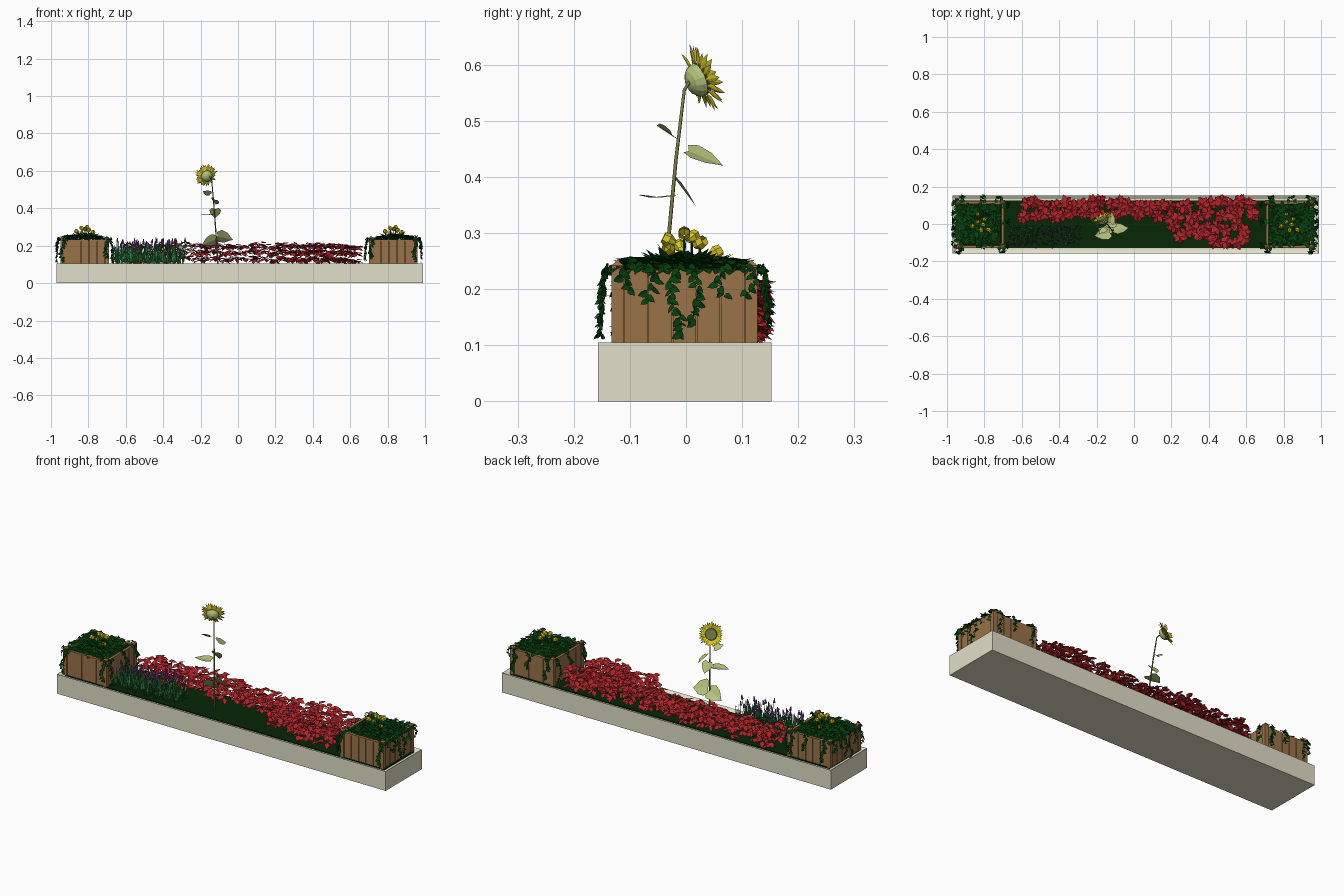
import bpy, bmesh, math, random
from mathutils import Vector, Matrix

random.seed(4)
rand = random.uniform
cube = bpy.data.objects.get("Cube")
if cube:
    bpy.data.objects.remove(cube, do_unlink=True)


def material(name, *rgb):
    mat = bpy.data.materials.new(name)
    mat.use_nodes = True
    mat.diffuse_color = (*rgb, 1)
    mat.node_tree.nodes["Principled BSDF"].inputs["Base Color"].default_value = (*rgb, 1)
    return mat


CONCRETE = material("pale concrete", .75, .74, .58)
WOOD = material("brown wood", .33, .17, .065)
SOIL = material("dark green ground", .002, .02, .002)
IVY = material("ivy green", .002, .05, .004)
RED = material("red bract", .43, .018, .022)
YELLOW = material("yellow petal", .68, .58, .02)
PALE = material("pale leaf green", .46, .54, .2)
GRASS = material("blade green", .035, .26, .065)
PURPLE = material("purple bloom", .17, .06, .27)
OLIVE = material("olive stem", .17, .2, .06)


def finish(bm, name, *mats):
    mesh = bpy.data.meshes.new(name)
    bm.to_mesh(mesh)
    bm.free()
    for mat in mats:
        mesh.materials.append(mat)
    obj = bpy.data.objects.new(name, mesh)
    bpy.context.collection.objects.link(obj)
    return obj


def box(bm, x, y, z, sx, sy, sz):
    """Box centred on x, y and standing on z."""
    m = Matrix.Translation((x, y, z + sz / 2)) @ Matrix.Diagonal((sx, sy, sz, 1))
    return bmesh.ops.create_cube(bm, size=1, matrix=m)["verts"]


def paint(verts, slot):
    for f in {f for v in verts for f in v.link_faces}:
        f.material_index = slot


OVAL = [(.35, .5), (.65, .38)]
HEART = [(-.1, .3), (.15, .5), (.55, .4)]
BLADE = [(.4, .5)]


def leaf(bm, base, direction, up, length, width, outline=OVAL, fold=.25):
    """Pointed leaf folded along its midrib."""
    base, d = Vector(base), Vector(direction).normalized()
    side = d.cross(Vector(up)).normalized()
    n = side.cross(d)
    root, tip = bm.verts.new(base), bm.verts.new(base + d * length)
    for s in (1, -1):
        edge = [bm.verts.new(base + d * t * length + side * s * w * width + n * fold * w * width)
                for t, w in outline]
        ring = [root, *edge, tip]
        bm.faces.new(ring if s > 0 else ring[::-1])


def heading(angle, rise):
    return Vector((math.cos(angle), math.sin(angle), rise))


UP = Vector((0, 0, 1))

# Concrete trough with a recessed top
bm = bmesh.new()
box(bm, .01, -.002, 0, 1.96, .309, .105)
bm.faces.ensure_lookup_table()
top = max(bm.faces, key=lambda f: f.calc_center_median().z)
bmesh.ops.inset_region(bm, faces=[top], thickness=.027)
bmesh.ops.translate(bm, verts=top.verts, vec=(0, 0, -.012))
finish(bm, "trough", CONCRETE)

# Planted ground
bm = bmesh.new()
box(bm, .01, -.002, .09, 1.904, .253, .009)
finish(bm, "ground", SOIL)


# Planter boxes with ivy and yellow flowers
HALF = .13


def planter(side, cx, cy):
    bm = bmesh.new()
    plank = (2 * HALF - .044) / 5
    for quarter in range(4):
        turn = Matrix.Rotation(quarter * math.pi / 2, 4, 'Z')
        parts = []
        for i in range(5):
            parts += box(bm, (i - 2) * plank, -HALF + .01, .1, plank - .002, .01, .128)
        parts += box(bm, 0, -HALF + .016, .105, 2 * HALF - .03, .004, .118)
        parts += box(bm, 0, -HALF + .012, .228, 2 * HALF - .03, .014, .006)
        post = 1 - .011 / HALF
        parts += box(bm, -HALF * post, -HALF * post, .1, .022, .022, .142)
        tip = Matrix.Translation((-HALF * post, -HALF * post, .247)) @ Matrix.Rotation(math.pi / 4, 4, 'Z')
        parts += bmesh.ops.create_cone(bm, segments=4, radius1=.0155, radius2=0,
                                       depth=.01, matrix=tip)["verts"]
        bmesh.ops.transform(bm, matrix=turn, verts=parts)
    finish(bm, side + "_planter", WOOD).location = (cx, cy, 0)

    bm = bmesh.new()
    box(bm, 0, 0, .2, .22, .22, .022)
    finish(bm, side + "_planter_soil", SOIL).location = (cx, cy, 0)

    # Ivy mound
    bm = bmesh.new()
    out = 1 if cx > 0 else -1
    for i in range(250):
        x, y = rand(-.105, .105) + out * .01, rand(-.108, .108)
        z = .252 - max(abs(x), abs(y)) * .12 + rand(-.008, .01)
        leaf(bm, (x, y, z), heading(rand(0, math.tau), rand(-.5, .35)), UP,
             rand(.022, .034), rand(.018, .026), HEART)
    # Trailing strands: position on the rim, then drop
    strands = [(out, -.12, .13), (out, -.45, .07), (out, .15, .11), (out, .5, .06), (out, .9, .06),
               (out, -.8, .05), (-out, -.85, .13), (-out, .8, .12), (-out, .1, .1),
               (.75, 1, .12), (-.75, 1, .11), (.1, 1, .08), (out * .9, -1, .13), (-out * .9, -1, .11)]
    for sx, sy, drop in strands:
        edge = Vector((sx, sy, 0)) * HALF
        away = Vector((sx if abs(sx) == 1 else 0, sy if abs(sy) == 1 else 0, 0))
        along = away.cross(UP)
        # Tuft spilling over the rim
        for k in range(6 if sx == out else 2):
            leaf(bm, edge + along * rand(-.02, .02) + UP * rand(.234, .244) - away * .012,
                 away + along * rand(-.7, .7) - UP * rand(0, .6), UP, rand(.022, .032), .02, HEART)
        steps = int(drop / .0065)
        for k in range(steps):
            t = k / steps
            p = edge + away * (.008 + .01 * math.sin(t * 2)) + UP * (.242 - drop * t)
            p += along * (.008 * math.sin(t * 7 + sy * 9) + rand(-.003, .003))
            sway = along * (1 if k % 2 else -1) * rand(.3, 1)
            leaf(bm, p, sway + away * rand(-.5, .8) - UP * rand(.2, .9),
                 away + UP * rand(0, 1) + along * rand(-1, 1),
                 rand(.014, .02), rand(.011, .016), HEART)
    # Upright flower foliage
    for i in range(26):
        a = rand(0, math.tau)
        leaf(bm, heading(a, 0) * rand(.01, .06) + UP * .245, heading(a, rand(.3, 1.1)), UP,
             rand(.03, .042), .02)
    finish(bm, side + "_ivy", IVY).location = (cx, cy, 0)

    # Faceted yellow cups on short stalks
    bm = bmesh.new()
    for i in range(7):
        p = heading(i * 2.4, 0) * (.012 + .0075 * i) + UP * (.298 - .0055 * i)
        tilt = heading(i * 2.4, .5).to_track_quat('Z', 'Y').to_matrix().to_4x4()
        frame = Matrix.Translation(p) @ tilt
        for r1, r2, z in ((.005, .012, -.006), (.012, .010, .006)):
            bmesh.ops.create_cone(bm, segments=6, radius1=r1, radius2=r2,
                                  depth=.012, matrix=frame @ Matrix.Translation((0, 0, z)))
        stalk = bmesh.ops.create_cone(bm, segments=4, radius1=.002, radius2=.002, depth=.05,
                                      matrix=Matrix.Translation(p - UP * .032))
        paint(stalk["verts"], 1)
    finish(bm, side + "_yellow_flowers", YELLOW, IVY).location = (cx, cy, 0)


planter("right", -.82, -.003)
planter("left", .83, -.003)


# Red bedding plants with three whorls each
def bedding(name, x0, x1, y0, y1, cols, rows):
    bm = bmesh.new()
    for i in range(cols * rows):
        u, v = (i // rows + .5) / cols, (i % rows + .5) / rows
        x = x0 + (x1 - x0) * u + rand(-.016, .016)
        y = y0 + (y1 - y0) * v + rand(-.016, .016)
        lift = rand(-.018, .004)
        for z, count, size in ((.138, 6, .038), (.174, 6, .042), (.208, 6, .042)):
            start = rand(0, math.tau)
            for k in range(count):
                a = start + k * math.tau / count
                leaf(bm, (x, y, z + lift + rand(-.006, .006)), heading(a, rand(-.75, .15)),
                     UP + heading(a + math.pi / 2, 0) * rand(-.4, .4),
                     size * rand(.85, 1.15), .028)
    finish(bm, name, RED)


bedding("red_bed_west", -.6, -.1, .015, .14, 10, 2)
bedding("red_bed_middle", -.1, .16, .035, .135, 5, 2)
bedding("red_bed_east", .16, .65, .015, .14, 9, 2)
bedding("red_bed_front", .2, .42, -.085, .015, 4, 2)
bedding("red_bed_corner", .42, .62, -.12, .015, 4, 2)

# Purple spiked flowers among slim blades
bm = bmesh.new()
for i in range(270):
    x, y = rand(-.67, -.29), rand(-.115, -.01)
    a = rand(0, math.tau)
    leaf(bm, (x, y, .098), heading(a, rand(4, 12)), -heading(a, 0), rand(.07, .13), .009, BLADE)
for i in range(48):
    x, y = rand(-.66, -.29), rand(-.11, -.015)
    lean = heading(rand(0, math.tau), rand(3, 9)).normalized()
    height = rand(.09, .13)
    frame = Matrix.Translation((x, y, .098)) @ lean.to_track_quat('Z', 'Y').to_matrix().to_4x4()
    bmesh.ops.create_cone(bm, segments=3, radius1=.0018, radius2=.0012, depth=height,
                          matrix=frame @ Matrix.Translation((0, 0, height / 2)))
    bloom = bmesh.ops.create_cone(bm, segments=5, radius1=.0065, radius2=.002, depth=.024,
                                  cap_ends=True, matrix=frame @ Matrix.Translation((0, 0, height + .006)))
    paint(bloom["verts"], 1)
finish(bm, "purple_flowers", GRASS, PURPLE)

# Sunflower stem
curve = bpy.data.curves.new("sunflower_stem", 'CURVE')
curve.dimensions = '3D'
curve.bevel_depth = .0035
curve.bevel_resolution = 1
path = [(-.108, -.045, .095), (-.118, -.033, .27), (-.13, -.018, .43), (-.141, -.003, .555), (-.16, .012, .578)]
spline = curve.splines.new('POLY')
spline.points.add(len(path) - 1)
for point, co in zip(spline.points, path):
    point.co = (*co, 1)
    point.radius = 1.2 - co[2] * .7
curve.materials.append(OLIVE)
bpy.context.collection.objects.link(bpy.data.objects.new("sunflower_stem", curve))

# Sunflower leaves: base, direction, up, length, width
bm = bmesh.new()
for base, d, up, length, width in [
        ((-.11, -.03, .25), (.9, .1, -.2), (.1, .75, .65), .085, .09),
        ((-.115, -.035, .235), (-.85, .1, -.35), (-.1, .75, .65), .085, .08),
        ((-.125, .005, .446), (.1, .9, -.38), (.45, .1, .8), .067, .05),
        ((-.15, -.025, .475), (-.7, -.5, .3), (-.5, .3, .8), .05, .04),
        ((-.13, -.045, .363), (-.85, -.2, 0), UP, .085, .07),
        ((-.122, -.018, .395), (0, .6, -.8), (0, .8, .6), .06, .062)]:
    leaf(bm, base, d, up, length, width, HEART, .15)
finish(bm, "sunflower_leaves", PALE)

# Sunflower head: petals, seed disc and rear dome, built facing +z and then tilted
bm = bmesh.new()
for ring, size in ((0, .039), (1, .035)):
    for k in range(16):
        a = (k + ring / 2) * math.tau / 16
        leaf(bm, heading(a, 0) * .026 + UP * ring * .003, heading(a, rand(.05, .6)), UP,
             size * rand(.9, 1.1), .014)
disc = bmesh.ops.create_cone(bm, cap_ends=True, segments=14, radius1=.031, radius2=.028, depth=.008,
                             matrix=Matrix.Translation((0, 0, .006)))
paint(disc["verts"], 1)
squash = Matrix.Diagonal((.031, .031, .024, 1))
dome = bmesh.ops.create_uvsphere(bm, u_segments=14, v_segments=8, radius=1, matrix=squash)["verts"]
paint(dome, 2)
bmesh.ops.delete(bm, geom=[v for v in dome if v.co.z > .001], context='VERTS')
head = finish(bm, "sunflower_head", YELLOW, OLIVE, PALE)
head.location = (-.167, .023, .573)
head.rotation_euler = Vector((-.38, .83, .32)).to_track_quat('Z', 'Y').to_euler()
